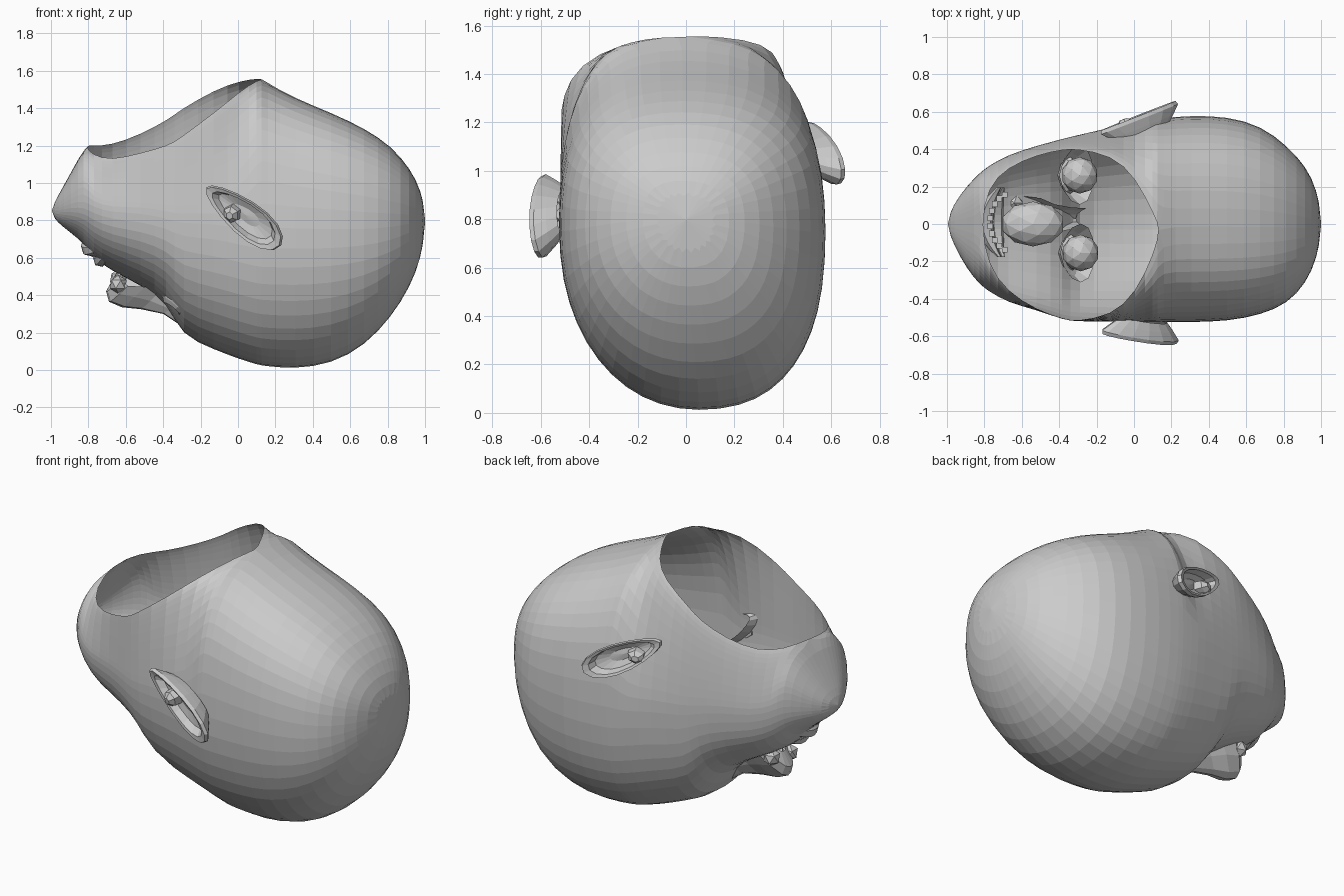
import bpy, bmesh, math
from mathutils import Vector as V

if "Cube" in bpy.data.objects:
    bpy.data.objects.remove(bpy.data.objects["Cube"])


def finish(name, bm):
    bmesh.ops.remove_doubles(bm, verts=bm.verts, dist=0.0005)
    bmesh.ops.recalc_face_normals(bm, faces=bm.faces)
    me = bpy.data.meshes.new(name)
    bm.to_mesh(me)
    bm.free()
    ob = bpy.data.objects.new(name, me)
    bpy.context.collection.objects.link(ob)
    return ob


def loft(name, rings, closed=False):
    bm = bmesh.new()
    rows = [[bm.verts.new(p) for p in r] for r in rings]
    for r, s in zip(rows, rows[1:]):
        n = len(r)
        for i in range(n if closed else n - 1):
            j = (i + 1) % n
            bm.faces.new((r[i], r[j], s[j], s[i]))
    return finish(name, bm)


def quarter(c, side, ey, ez, e, n):
    """Points from the side (y, z) to the end (ey, ez) along a rounded quarter."""
    out = []
    for i in range(n + 1):
        t = math.pi / 2 * i / n
        k = max(math.cos(t), 0) ** e
        s = math.sin(t) ** e
        out.append((c, ey + (side[0] - ey) * k, side[1] + (ez - side[1]) * s))
    return out


# Head shell: x, bottom z, widest z, -y width, +y width, -y rim (y, z), +y rim (y, z)
STATIONS = [
    (-.97, .79, .86, -.10, .10, 0, .92, 0, .92),
    (-.89, .73, .89, -.25, .21, 0, 1.06, 0, 1.06),
    (-.82, .67, .90, -.33, .28, 0, 1.20, 0, 1.20),
    (-.78, .60, .88, -.36, .31, -.22, 1.15, .20, 1.20),
    (-.68, .53, .85, -.42, .37, -.36, 1.12, .30, 1.20),
    (-.52, .45, .85, -.46, .42, -.46, 1.16, .37, 1.26),
    (-.37, .35, .82, -.515, .46, -.51, 1.20, .40, 1.34),
    (-.31, .18, .80, -.52, .475, -.52, 1.24, .40, 1.39),
    (-.12, .10, .80, -.525, .52, -.49, 1.38, .37, 1.50),
    (.01, .05, .77, -.525, .55, -.37, 1.49, .25, 1.545),
    (.11, .02, .75, -.53, .565, -.15, 1.555, .04, 1.56),
]
# Closed rings of the skull: x, bottom, widest z, -y, +y, top
SKULL = [
    (.14, .015, .75, -.53, .57, 1.55),
    (.30, -.002, .75, -.53, .585, 1.46),
    (.50, .025, .75, -.525, .58, 1.38),
    (.68, .125, .75, -.49, .53, 1.295),
    (.82, .28, .76, -.43, .42, 1.20),
    (.92, .44, .78, -.32, .31, 1.08),
    (.98, .60, .80, -.18, .18, .96),
]
for x, b, m, yn, yp, t in SKULL:
    STATIONS.append((x, b, m, yn, yp, -.02, t, -.02, t))

rings = [[(-1, 0, .85)] * 25]
for x, zb, zm, yn, yp, ny, nz, py, pz in STATIONS:
    e = 1.4 if py - ny > .3 else .78
    mid = .05 * min(1, (1 - abs(x)) * 3)
    up = quarter(x, (yp, zm), py, pz, e, 6)[::-1]
    dn = quarter(x, (yp, zm), mid, zb, .82, 6)[1:]
    up2 = quarter(x, (yn, zm), mid, zb, .95, 6)[::-1][1:]
    end = quarter(x, (yn, zm), ny, nz, e, 6)[1:]
    rings.append(up + dn + up2 + end)
rings.append([(1.005, 0, .80)] * 25)
head = loft("head_shell", rings)
sub = head.modifiers.new("facets", 'SUBSURF')
sub.levels = sub.render_levels = 1


# Ears: dished loops around a teardrop outline
def ear(name, c, a, b, out):
    c, a, b = V(c), V(a), V(b)
    n = a.cross(b).normalized()
    n *= 1 if n.y * out > 0 else -1
    loops = []
    for s, h in [(.6, -.07), (.8, -.03), (1, .015), (.97, .035), (.82, .03),
                 (.7, -.01), (.35, -.025), (0, -.02)]:
        loops.append([c + a * s * math.cos(t) + b * s * math.sin(t) * (.9 + .25 * math.cos(t))
                      + n * h for t in [2 * math.pi * i / 16 for i in range(16)]])
    loft(name, loops, True)
    # small flap over the ear canal
    p = c - a * .25 - b * .35
    w = [(.05, -.03), (.045, .02), (.02, .045), (0, .045)]
    loft(name + "_flap", [[p + n * h + a.normalized() * r * math.cos(k * 1.047)
                           + b.normalized() * r * math.sin(k * 1.047) for k in range(6)]
                          for r, h in w], True)


ear("ear_right", (.035, -.575, .825), (.20, -.02, -.155), (.055, -.035, .085), -1)
ear("ear_left", (.03, .545, 1.08), (.20, .08, -.115), (.06, .02, .07), 1)

# Face frame: up the face, out of the face, across the face (rolled)
UP, OUT = V((.73, 0, -.68)), V((-.68, 0, -.73))
SIDE = V((0, .98, .2))

# Eyes with ring-shaped lids
for name, p in [("right", V((-.285, -.155, .40))), ("left", V((-.29, .26, .45)))]:
    bm = bmesh.new()
    bmesh.ops.create_icosphere(bm, subdivisions=2, radius=.098)
    bmesh.ops.translate(bm, verts=bm.verts, vec=p)
    finish("eye_" + name, bm)
    lids = []
    for r, w, h in [(.16, .12, .03), (.12, .085, .085), (.10, .055, .105), (.09, .045, .085)]:
        lids.append([p + OUT * (h - .03 * abs(math.cos(t))) + SIDE * r * math.cos(t)
                     + UP * w * math.sin(t) for t in [math.pi * i / 6 for i in range(12)]])
    loft("eyelids_" + name, lids, True)

# Nose: open shell lofted along the ridge (x, z, half width, depth)
nose = []
for x, z, w, d in [(-.31, .24, .05, .08), (-.40, .30, .055, .09), (-.52, .325, .07, .14),
                   (-.62, .335, .10, .18), (-.69, .365, .11, .15), (-.705, .42, .09, .11),
                   (-.66, .50, .05, .05)]:
    r = V((x, .03, z))
    nose.append([r - OUT * d * k + SIDE * w * s for s, k in
                 [(-1.1, 1), (-.85, .55), (-.4, .1), (0, 0), (.4, .1), (.85, .55), (1.1, 1)]])
loft("nose", nose)
# nostril wings
for s in (-1, 1):
    bm = bmesh.new()
    bmesh.ops.create_icosphere(bm, subdivisions=1, radius=.05)
    bmesh.ops.translate(bm, verts=bm.verts, vec=V((-.64, .03, .475)) + SIDE * s * .085)
    finish("nostril_wing", bm)


# Lips: tapered tubes bent round the mouth
def lip(name, c, thick, bow):
    tube = []
    for i in range(11):
        u = i / 5 - 1
        r = thick * (1 - .75 * u * u)
        p = V(c) + SIDE * .19 * u - OUT * .08 * u * u + UP * bow * (1 - u * u)
        tube.append([p + OUT * r * math.cos(k * 1.047) + UP * r * math.sin(k * 1.047)
                     for k in range(6)])
    loft(name, tube, True)


lip("upper_lip", (-.755, .01, .61), .04, .025)
lip("lower_lip", (-.775, .01, .635), .045, -.03)

# Two rows of teeth on an arc behind the lips
for row, z in (("upper", .64), ("lower", .73)):
    bm = bmesh.new()
    for i in range(10):
        t = (i - 4.5) * .26
        p = V((-.64 - .13 * math.cos(t), .01 + .16 * math.sin(t), z))
        g = bmesh.ops.create_cube(bm, size=1)["verts"]
        bmesh.ops.scale(bm, verts=g, vec=(.03, .03, .07))
        bmesh.ops.translate(bm, verts=g, vec=p)
    finish(row + "_teeth", bm)

# Mouth lining seen through the neck opening
bm = bmesh.new()
bmesh.ops.create_icosphere(bm, subdivisions=2, radius=1)
bmesh.ops.scale(bm, verts=bm.verts, vec=(.17, .12, .10))
bmesh.ops.translate(bm, verts=bm.verts, vec=(-.54, 0, .60))
finish("mouth_lining", bm)
